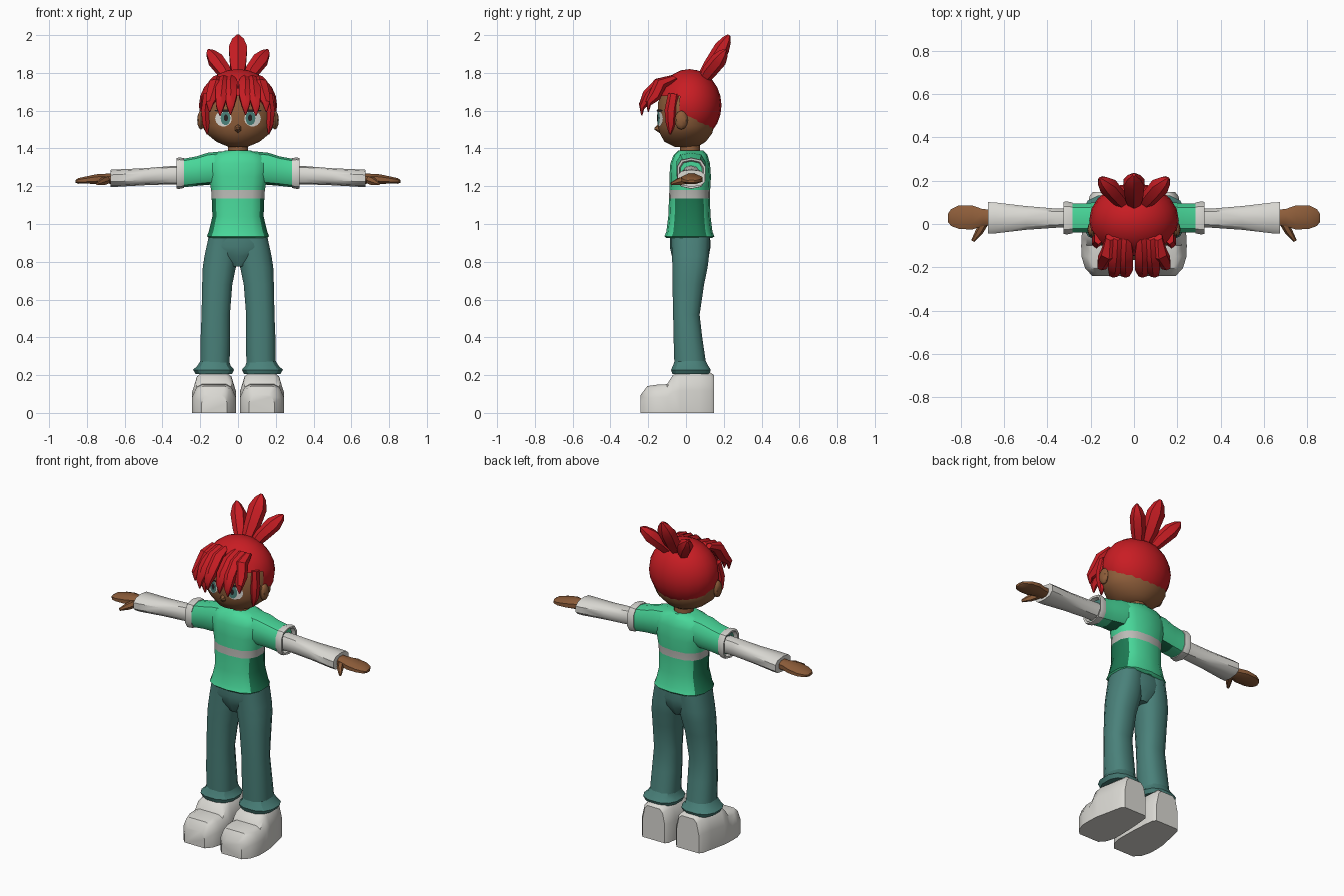
import bpy, bmesh, math
from mathutils import Vector

X, Y, Z = Vector((1, 0, 0)), Vector((0, 1, 0)), Vector((0, 0, 1))


def material(name, rgb):
    m = bpy.data.materials.new(name)
    m.diffuse_color = (*rgb, 1)
    return m


RED = material("red hair", (0.58, 0.012, 0.017))
GREEN = material("green shirt", (0.065, 0.68, 0.32))
DARK = material("dark green panel", (0.012, 0.19, 0.085))
TEAL = material("teal trousers", (0.068, 0.22, 0.195))
SKIN = material("brown skin", (0.27, 0.11, 0.042))
WHITE = material("off white", (0.7, 0.69, 0.65))
STRIPE = material("grey stripe", (0.5, 0.5, 0.47))
BLACK = material("dark lash", (0.02, 0.015, 0.015))


def finish(bm, name, mats, mirror=False, rule=None, angle=40):
    """Turn a bmesh into a smooth-by-angle object, mirrored on request."""
    bmesh.ops.recalc_face_normals(bm, faces=bm.faces[:])
    if rule:
        for f in bm.faces:
            f.material_index = rule(f.calc_center_median(), f.normal)
    me = bpy.data.meshes.new(name)
    bm.to_mesh(me)
    bm.free()
    me.shade_smooth()
    me.set_sharp_from_angle(angle=math.radians(angle))
    ob = bpy.data.objects.new(name, me)
    bpy.context.collection.objects.link(ob)
    for m in mats:
        me.materials.append(m)
    if mirror:
        ob.modifiers.new("Mirror", 'MIRROR').use_mirror_merge = False
    return ob


def skin_rings(rings):
    """Bridge rings of points and cap both ends."""
    bm = bmesh.new()
    vs = [[bm.verts.new(p) for p in r] for r in rings]
    n = len(vs[0])
    for r, s in zip(vs, vs[1:]):
        for i in range(n):
            bm.faces.new((r[i], r[(i + 1) % n], s[(i + 1) % n], s[i]))
    bm.faces.new(vs[0])
    bm.faces.new(vs[-1])
    return bm


def loft(name, secs, mats, u=X, v=Y, n=12, power=2.0, **kw):
    """Loft superellipse sections (x, y, z, half_u, half_v)."""
    rings = []
    for x, y, z, a, b in secs:
        ring = []
        for i in range(n):
            t = 2 * math.pi * (i + 0.5) / n
            c, s = math.cos(t), math.sin(t)
            c = math.copysign(abs(c) ** (2 / power), c)
            s = math.copysign(abs(s) ** (2 / power), s)
            ring.append(Vector((x, y, z)) + u * a * c + v * b * s)
        rings.append(ring)
    return finish(skin_rings(rings), name, mats, **kw)


def lock(name, spine, mat=RED, across=X, n=6, mirror=True):
    """Pointed tuft whose sections stand square to its overall direction."""
    d = (Vector(spine[-1][:3]) - Vector(spine[0][:3])).normalized()
    u = (across - d * across.dot(d)).normalized()
    return loft(name, spine, [mat], u, d.cross(u), n, mirror=mirror)


def ellipsoid(name, centre, radii, mat, keep=None, mirror=False, seg=16, rings=10):
    bm = bmesh.new()
    bmesh.ops.create_uvsphere(bm, u_segments=seg, v_segments=rings, radius=1)
    for v in bm.verts:
        v.co = Vector(c + r * k for c, r, k in zip(centre, radii, v.co))
    if keep:
        bmesh.ops.delete(bm, geom=[f for f in bm.faces if not keep(f.calc_center_median())],
                         context='FACES')
    return finish(bm, name, [mat], mirror=mirror)


# Shirt body with stripe and dark side panels
def shirt_rule(c, nrm):
    if 1.135 < c.z < 1.18:
        return 2
    return 1 if c.z < 1.135 and abs(nrm.x) > 0.8 else 0


loft("shirt", [(0, .018, .925, .155, .12), (0, .018, .935, .168, .132), (0, .018, .96, .158, .122),
               (0, .018, 1.04, .138, .112), (0, .018, 1.135, .142, .108),
               (0, .02, 1.18, .145, .108), (0, .022, 1.25, .158, .11),
               (0, .022, 1.32, .165, .105), (0, .024, 1.365, .14, .09),
               (0, .026, 1.39, .065, .065)], [GREEN, DARK, STRIPE],
     n=14, power=2.6, rule=shirt_rule)

# Short sleeves, turned cuffs and long undersleeves
loft("sleeve", [(.08, .025, 1.3, .08, .085), (.16, .026, 1.292, .08, .085),
                (.22, .028, 1.28, .07, .078), (.3, .028, 1.268, .07, .075)], [GREEN, DARK],
     Y, Z, 10, 2.8, mirror=True, rule=lambda c, k: int(k.z < -.75 and c.x < .2))
loft("sleeve_cuff", [(.285, .028, 1.27, .074, .079), (.31, .028, 1.269, .079, .083),
                     (.326, .028, 1.268, .077, .081), (.324, .028, 1.268, .066, .07),
                     (.3, .028, 1.268, .06, .064)], [WHITE, TEAL], Y, Z, 10, 2.8,
     mirror=True, rule=lambda c, k: int(k.x > .9 and abs(c.y - .028) < .02))
loft("undersleeve", [(.28, .027, 1.26, .045, .05), (.36, .027, 1.258, .046, .048),
                     (.5, .028, 1.25, .057, .045), (.64, .028, 1.243, .074, .046),
                     (.675, .028, 1.242, .076, .045)], [WHITE], Y, Z, 10, 2.6, mirror=True)

# Hands
loft("hand", [(.65, .03, 1.24, .038, .03), (.7, .03, 1.24, .042, .028),
              (.75, .03, 1.238, .06, .027), (.81, .032, 1.232, .058, .02),
              (.845, .03, 1.228, .042, .016), (.86, .028, 1.226, .02, .008)],
     [SKIN], Y, Z, 8, 2.3, mirror=True)
lock("thumb", [(.69, .01, 1.235, .022, .02), (.715, -.035, 1.225, .022, .018),
               (.745, -.078, 1.212, .008, .008)], SKIN, Z)

# Trousers: hips, legs and flared hems
loft("hips", [(0, .022, .775, .04, .07), (0, .023, .83, .13, .098),
              (0, .022, .88, .166, .108), (0, .022, .945, .15, .105)], [TEAL], n=14, power=2.5)
loft("leg", [(.08, .024, .93, .078, .105), (.09, .024, .83, .09, .1), (.099, .021, .77, .09, .096),
             (.11, .012, .68, .082, .086), (.118, .002, .52, .077, .072),
             (.12, .01, .4, .08, .078), (.122, .022, .265, .08, .086)],
     [TEAL], n=12, power=2.5, mirror=True)
loft("trouser_hem", [(.122, .022, .28, .076, .082), (.127, .024, .25, .09, .096),
                     (.129, .026, .228, .112, .108), (.128, .026, .205, .098, .1)],
     [TEAL], n=12, power=2.5, mirror=True, angle=30)

# Shoes: flat-bottomed profile swept from toe to heel
OUTLINE = [(-1, 0), (-1, .55), (-.8, .9), (-.55, 1), (.55, 1), (.8, .9), (1, .55), (1, 0)]
SHOE = [(-.24, .125, .068, .095), (-.205, .126, .1, .142), (-.15, .127, .116, .15),
        (-.1, .127, .117, .152), (-.07, .127, .116, .2), (-.03, .126, .114, .215),
        (.07, .118, .1, .215), (.13, .115, .09, .213), (.148, .115, .075, .2)]
finish(skin_rings([[(xc + hw * p, y, h * q) for p, q in OUTLINE] for y, xc, hw, h in SHOE]),
       "shoe", [WHITE], mirror=True)

# Neck, head, nose and ears
loft("neck", [(0, .022, 1.36, .06, .055), (0, .02, 1.46, .05, .05)], [SKIN], n=10)
loft("head", [(0, .0, 1.408, .05, .06), (0, -.005, 1.435, .115, .11), (0, 0, 1.48, .17, .14),
              (0, 0, 1.52, .192, .15), (0, 0, 1.57, .197, .15), (0, 0, 1.64, .195, .15),
              (0, .01, 1.72, .16, .13), (0, .02, 1.78, .09, .09)], [SKIN], n=24)
loft("nose", [(0, -.13, 1.51, .028, .035), (0, -.166, 1.505, .005, .006)], [SKIN], X, Z, 6)
ellipsoid("ear", (.196, -.025, 1.55), (.02, .035, .05), SKIN, mirror=True, seg=8, rings=6)


# Eyes: thin discs wrapped over the face
def eye_plate(name, cx, cz, a, b, mat, lift):
    bm = bmesh.new()
    rings = []
    for k in (.001, .5, 1):
        ring = []
        for i in range(14):
            t = 2 * math.pi * i / 14
            x, z = cx + a * k * math.cos(t), cz + b * k * math.sin(t)
            y = -.15 * math.sqrt(1 - (x / .197) ** 2) - lift
            ring.append(bm.verts.new((x, y, z)))
        rings.append(ring)
    bm.faces.new(rings[0])
    for r, s in zip(rings, rings[1:]):
        for i in range(14):
            j = (i + 1) % 14
            bm.faces.new((r[i], r[j], s[j], s[i]))
    finish(bm, name, [mat], mirror=True)


eye_plate("eye_white", .077, 1.558, .044, .042, WHITE, .004)
eye_plate("iris", .066, 1.56, .026, .037, TEAL, .006)
eye_plate("pupil", .064, 1.562, .011, .018, BLACK, .008)
eye_plate("eyelash", .078, 1.6, .047, .007, BLACK, .007)

# Hair cap, open over the face
ellipsoid("hair_cap", (0, .018, 1.628), (.207, .17, .192), RED,
          lambda c: c.y > -.04 or c.z > 1.66, seg=20, rings=12)

# Fringe locks sweeping forward and down on each side of the parting
for i, (rx, tx, ty, tz) in enumerate([(.035, .04, -.235, 1.585), (.075, .095, -.235, 1.58),
                                      (.11, .15, -.2, 1.6)]):
    lock(f"fringe_lock_{i + 1}",
         [(rx, -.06, 1.775, .022, .02), (rx + .005, -.135, 1.745, .042, .035),
          (.4 * rx + .6 * tx, ty + .035, 1.68, .038, .034),
          (tx, ty, tz + .04, .023, .018), (tx, ty, tz - .005, .004, .004)])

# Locks beside the cheeks
lock("cheek_lock", [(.165, -.065, 1.69, .02, .03), (.174, -.08, 1.6, .024, .034),
                    (.17, -.08, 1.53, .021, .027), (.162, -.085, 1.475, .004, .005)])

# Three-tuft topknot
lock("topknot_middle", [(0, .085, 1.77, .03, .03), (0, .135, 1.84, .048, .042),
                        (0, .19, 1.93, .056, .042), (0, .215, 1.975, .035, .026),
                        (0, .228, 2.0, .008, .008)], mirror=False)
lock("topknot_side", [(.045, .09, 1.76, .028, .028), (.075, .125, 1.81, .04, .04),
                      (.12, .175, 1.87, .045, .042), (.147, .2, 1.905, .026, .026),
                      (.158, .212, 1.922, .006, .006)])
